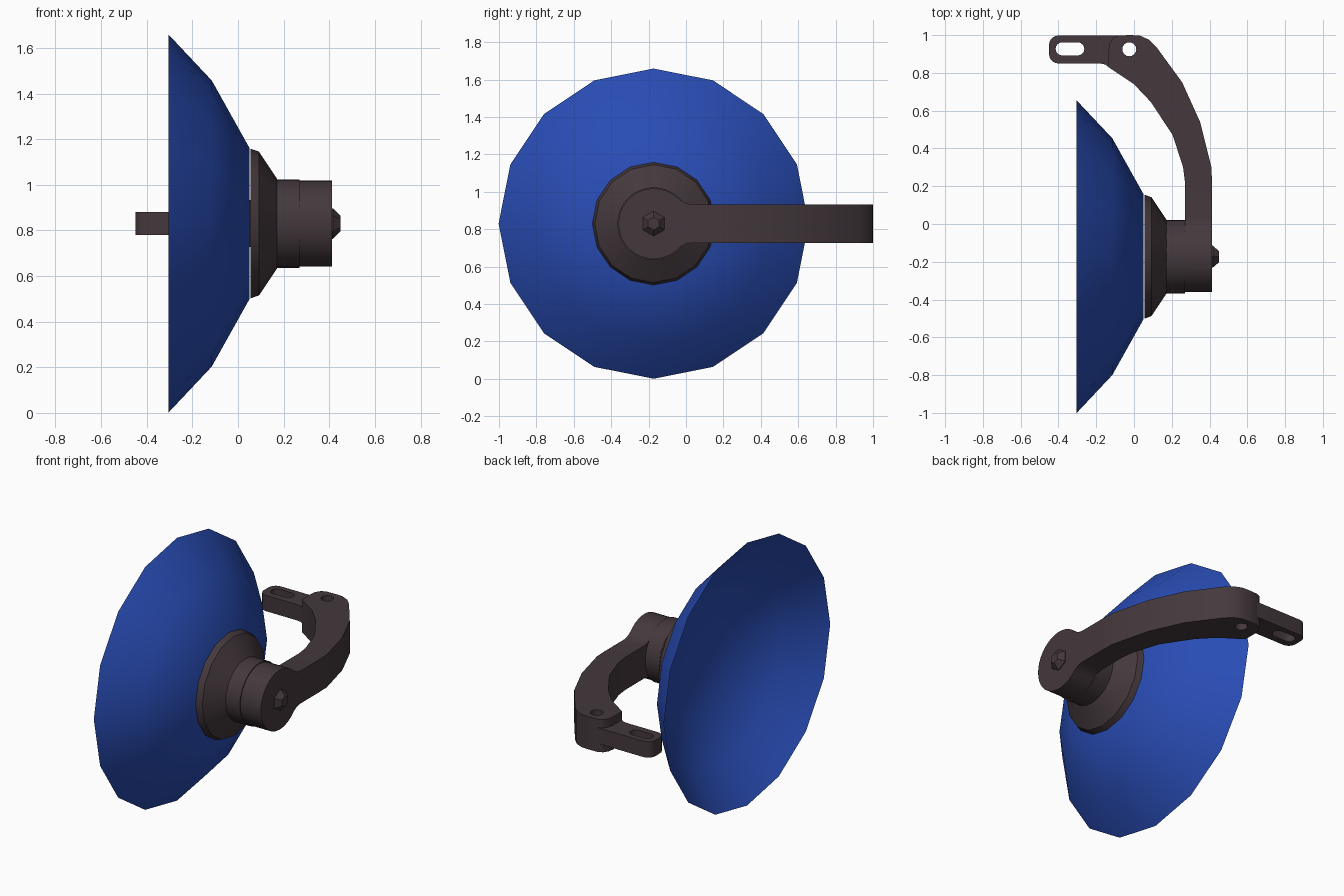
import bpy, bmesh, math

if "Cube" in bpy.data.objects:
    bpy.data.objects.remove(bpy.data.objects["Cube"])

AXIS_Y, AXIS_Z = -0.173, 0.83   # centre line of dish and hub (runs along x)


def material(name, rgb):
    m = bpy.data.materials.new(name)
    m.diffuse_color = (*rgb, 1)
    m.use_nodes = True
    m.node_tree.nodes["Principled BSDF"].inputs["Base Color"].default_value = m.diffuse_color
    return m


BLUE = material("blue", (0.022, 0.073, 0.46))
BROWN = material("dark_brown", (0.058, 0.040, 0.045))


def finish(ob, mat, angle):
    ob.data.materials.clear()
    ob.data.materials.append(mat)
    bpy.ops.object.select_all(action='DESELECT')
    ob.select_set(True)
    bpy.context.view_layer.objects.active = ob
    if angle:
        bpy.ops.object.shade_smooth_by_angle(angle=math.radians(angle))
    return ob


def lathe(name, profile, sides, mat, angle=35):
    """Revolve (x, radius) points about the centre line, first vertex on top."""
    bm = bmesh.new()
    rings = []
    for x, r in profile:
        ring = []
        for i in range(sides):
            a = 2 * math.pi * i / sides
            ring.append(bm.verts.new((x, AXIS_Y + r * math.sin(a), AXIS_Z + r * math.cos(a))))
        rings.append(ring)
    for a, b in zip(rings, rings[1:]):
        for i in range(sides):
            j = (i + 1) % sides
            bm.faces.new((a[i], b[i], b[j], a[j]))
    bmesh.ops.remove_doubles(bm, verts=bm.verts, dist=1e-5)
    bmesh.ops.recalc_face_normals(bm, faces=bm.faces)
    me = bpy.data.meshes.new(name)
    bm.to_mesh(me)
    bm.free()
    ob = bpy.data.objects.new(name, me)
    bpy.context.collection.objects.link(ob)
    return finish(ob, mat, angle)


def plate(name, loops, depth, location, mat, rotation=(0, 0, 0)):
    """Extrude an outline (plus hole outlines) symmetrically about its plane."""
    cu = bpy.data.curves.new(name, 'CURVE')
    cu.dimensions, cu.fill_mode, cu.extrude = '2D', 'BOTH', depth / 2
    for pts in loops:
        sp = cu.splines.new('POLY')
        sp.points.add(len(pts) - 1)
        for p, (x, y) in zip(sp.points, pts):
            p.co = (x, y, 0, 1)
        sp.use_cyclic_u = True
    ob = bpy.data.objects.new(name, cu)
    ob.location, ob.rotation_euler = location, rotation
    bpy.context.collection.objects.link(ob)
    bpy.ops.object.select_all(action='DESELECT')
    ob.select_set(True)
    bpy.context.view_layer.objects.active = ob
    bpy.ops.object.convert(target='MESH')
    ob = bpy.context.view_layer.objects.active
    bm = bmesh.new()
    bm.from_mesh(ob.data)
    bmesh.ops.remove_doubles(bm, verts=bm.verts, dist=1e-5)
    bmesh.ops.recalc_face_normals(bm, faces=bm.faces)
    bm.to_mesh(ob.data)
    bm.free()
    return finish(ob, mat, 30)


def arc(cx, cy, r, a0, a1, n):
    return [(cx + r * math.cos(math.radians(a0 + (a1 - a0) * i / n)),
             cy + r * math.sin(math.radians(a0 + (a1 - a0) * i / n))) for i in range(n + 1)]


# Open, thin dish with a flat bottom
lathe("dish", [(-0.305, 0.829), (-0.115, 0.627), (0.051, 0.33), (0.051, 0)], 16, BLUE, 40)

# Collar, hub and bolt on the back of the dish
lathe("collar", [(0.055, 0), (0.055, 0.328), (0.092, 0.315), (0.172, 0.195), (0.172, 0)], 16, BROWN, 25)
lathe("hub", [(0.165, 0), (0.165, 0.194), (0.27, 0.194), (0.27, 0)], 32, BROWN)
lathe("bolt", [(0.41, 0), (0.41, 0.067), (0.417, 0.067), (0.45, 0.034), (0.45, 0)], 6, BROWN, 0)

# Round arm head, flaring into the arm (outline in the y-z plane)
head = [(0.22, -0.103), (0.03, -0.103), (0.005, -0.107), (-0.02, -0.118)]
head += [(AXIS_Y + x, y) for x, y in arc(0, 0, 0.188, -44, -316, 28)]
head += [(-0.02, 0.118), (0.005, 0.107), (0.03, 0.103), (0.22, 0.103)]
plate("arm_head", [head], 0.143, (0.3415, 0, AXIS_Z), BROWN, (math.pi / 2, 0, math.pi / 2))

# Curved arm with a pivot hole
arm = [(0.413, 0.22), (0.41, 0.30), (0.35, 0.54), (0.255, 0.75), (0.12, 0.935), (0.08, 0.975),
       (0.03, 0.998), (-0.02, 1.0), (-0.08, 0.998), (-0.11, 0.985), (-0.13, 0.955), (-0.135, 0.92),
       (-0.135, 0.83), (0.0, 0.74), (0.09, 0.645), (0.205, 0.47), (0.26, 0.30), (0.27, 0.22)]
plate("arm", [arm, arc(-0.025, 0.925, 0.037, 0, 337.5, 15)], 0.206, (0, 0, AXIS_Z), BROWN)

# Slotted mounting tab, filleted where it meets the arm
tab = [(-0.11, 0.825), (-0.07, 0.87), (-0.07, 0.96), (-0.04, 0.998)]
tab = [(-0.135, 0.832), (-0.10, 0.83), (-0.075, 0.90), (-0.075, 0.97), (-0.05, 0.998)]
tab += arc(-0.40, 0.948, 0.05, 90, 180, 5) + arc(-0.40, 0.90, 0.05, 180, 270, 5) + [(-0.18, 0.85), (-0.155, 0.845)]
slot = arc(-0.298, 0.927, 0.035, -90, 90, 8) + arc(-0.38, 0.927, 0.035, 90, 270, 8)
plate("mounting_tab", [tab, slot], 0.10, (0, 0, AXIS_Z), BROWN)
